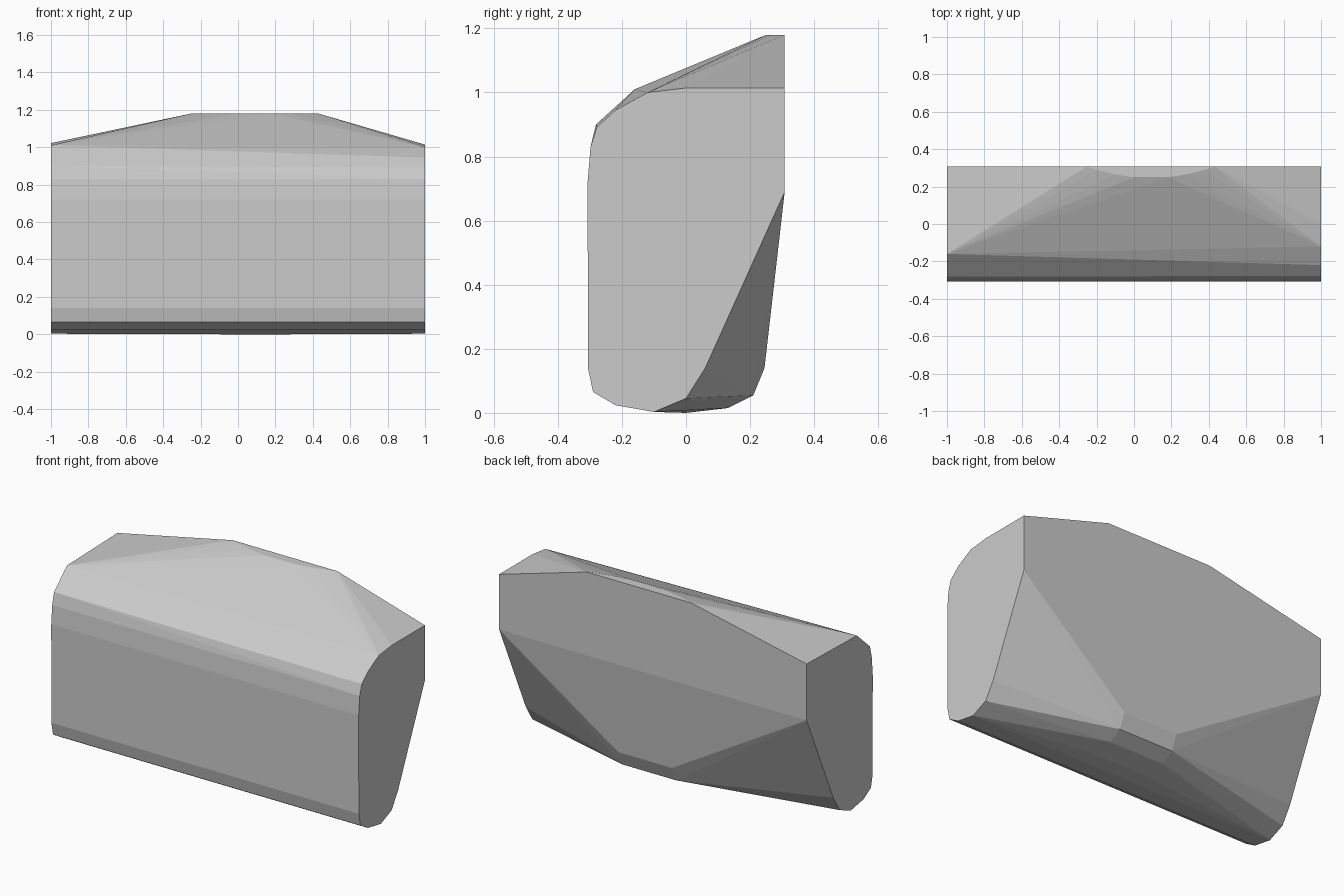
import bpy, bmesh

if "Cube" in bpy.data.objects:
    bpy.data.objects.remove(bpy.data.objects["Cube"])

# Lower end outline (y, z), shared by both flat ends
base = [(.308, .69), (.06, .14), (0, .045), (-.1, .003), (-.22, .024), (-.29, .065),
        (-.306, .14), (-.307, .72), (-.298, .83)]
# Upper shoulders of each end
left_top = [(-.281, .9), (-.16, 1.01), (.308, 1.022)]
right_top = [(-.278, .892), (-.22, .945), (-.12, 1.0), (0, 1.014), (.308, 1.014)]

points = [(-1, y, z) for y, z in base + left_top]
points += [(1, y, z) for y, z in base + right_top]

# Curved crest: (x, y) at the top height
crest = [(-.25, .308), (-.2, .29), (-.1, .265), (0, .25), (.18, .25), (.28, .265), (.38, .29), (.43, .308)]
points += [(x, y, 1.18) for x, y in crest]

# Rounded keel bulging out at the lower back
keel = [(.245, .14), (.21, .055), (.13, .015), (0, 0)]
points += [(x, y, z) for x in (-.08, .27) for y, z in keel]

# Faceted convex block
bm = bmesh.new()
for p in points:
    bm.verts.new(p)
hull = bmesh.ops.convex_hull(bm, input=bm.verts)
loose = [v for v in bm.verts if not v.link_faces]
bmesh.ops.delete(bm, geom=loose, context='VERTS')
bmesh.ops.dissolve_limit(bm, angle_limit=.01, verts=bm.verts, edges=bm.edges)
bmesh.ops.recalc_face_normals(bm, faces=bm.faces)
mesh = bpy.data.meshes.new("faceted_block")
bm.to_mesh(mesh)
bm.free()
block = bpy.data.objects.new("faceted_block", mesh)
bpy.context.collection.objects.link(block)
